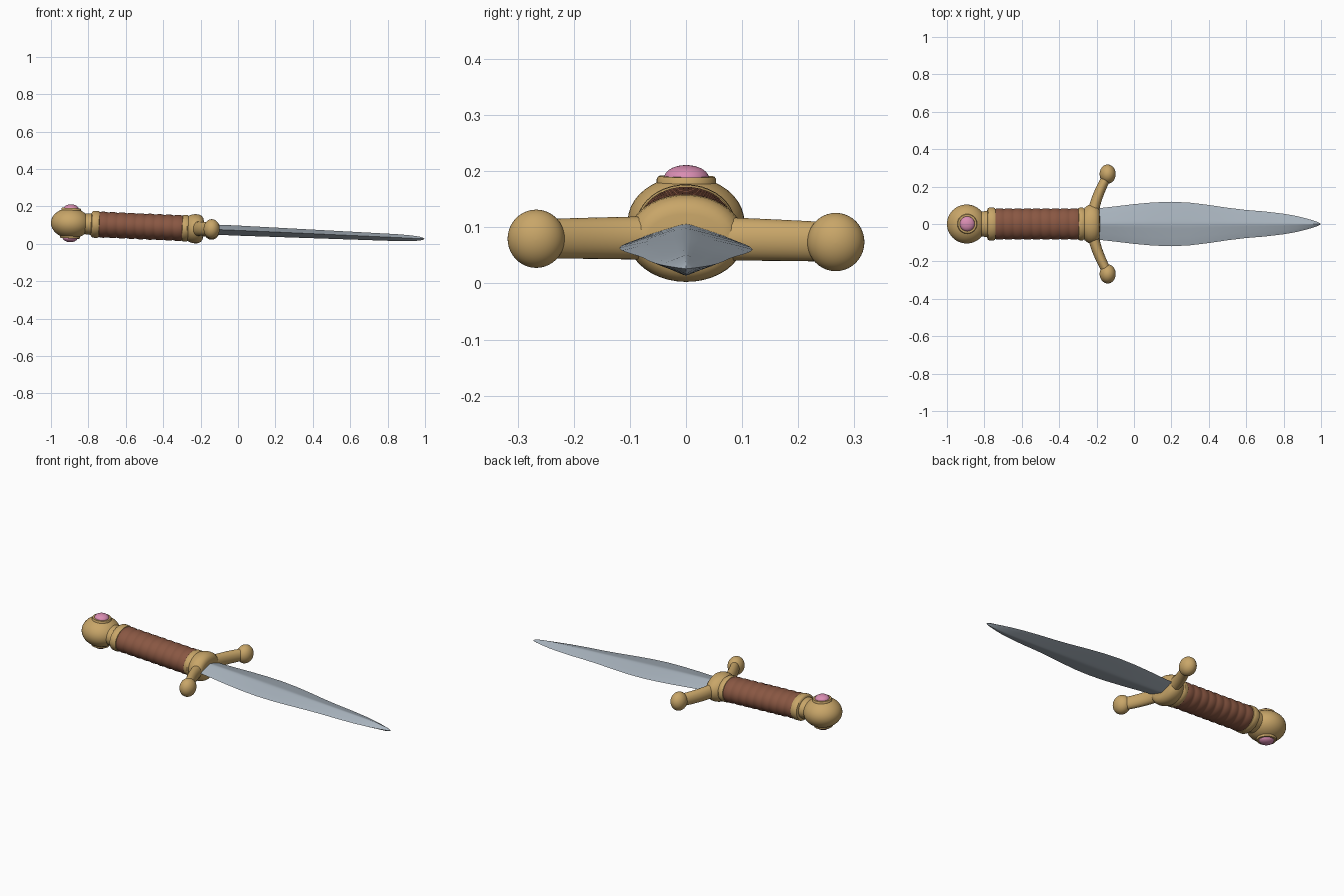
import bpy, bmesh, math
from mathutils import Vector, Matrix

if "Cube" in bpy.data.objects:
    bpy.data.objects.remove(bpy.data.objects["Cube"])

# Dagger lies along x, tipped slightly so the blade point hangs low
PIVOT = Vector((-0.895, 0, 0.11))
TILT = (Matrix.Translation(PIVOT) @ Matrix.Rotation(0.044, 4, 'Y')
        @ Matrix.Rotation(-0.011, 4, 'X') @ Matrix.Translation((0.895, 0, 0)))


def material(name, rgb):
    m = bpy.data.materials.new(name)
    m.diffuse_color = (*rgb, 1)
    m.use_nodes = True
    m.node_tree.nodes["Principled BSDF"].inputs["Base Color"].default_value = m.diffuse_color
    return m


GOLD = material("gold", (0.58, 0.38, 0.14))
STEEL = material("steel", (0.40, 0.46, 0.52))
LEATHER = material("brown leather", (0.25, 0.095, 0.055))
PINK = material("pink gem", (0.70, 0.27, 0.45))


def circle(n=40):
    return [(math.cos(2 * math.pi * i / n), math.sin(2 * math.pi * i / n)) for i in range(n)]


def loft(name, mat, stations, section, angle=35):
    """Skin rings; each station is (centre, u axis, v axis)."""
    bm = bmesh.new()
    rings = [[bm.verts.new(Vector(c) + Vector(u) * a + Vector(v) * b) for a, b in section]
             for c, u, v in stations]
    n = len(section)
    for r, s in zip(rings, rings[1:]):
        for i in range(n):
            bm.faces.new((r[i], r[(i + 1) % n], s[(i + 1) % n], s[i]))
    bm.faces.new(rings[0][::-1])
    bm.faces.new(rings[-1])
    bmesh.ops.recalc_face_normals(bm, faces=bm.faces[:])
    me = bpy.data.meshes.new(name)
    bm.to_mesh(me)
    bm.free()
    ob = bpy.data.objects.new(name, me)
    bpy.context.collection.objects.link(ob)
    me.materials.append(mat)
    ob.matrix_world = TILT
    bpy.ops.object.select_all(action='DESELECT')
    ob.select_set(True)
    bpy.context.view_layer.objects.active = ob
    bpy.ops.object.shade_smooth_by_angle(angle=math.radians(angle))
    return ob


def along_x(name, mat, profile, section=None, angle=35):
    """Profile rows are (x, half width y, half height z)."""
    st = [((x, 0, 0), (0, w, 0), (0, 0, h)) for x, w, h in profile]
    return loft(name, mat, st, section or circle(), angle)


def along_z(name, mat, side, profile):
    """Round part on the pommel face; rows are (height, radius)."""
    st = [((-0.895, 0, side * z), (r, 0, 0), (0, r, 0)) for z, r in profile]
    return loft(name, mat, st, circle())


def ball(name, centre, radii):
    cx, cy, cz = centre
    st = []
    for i in range(25):
        t = math.pi * min(max(i / 24, 0.004), 0.996)
        s = math.sin(t)
        st.append(((cx - radii[0] * math.cos(t), cy, cz),
                   (0, radii[1] * s, 0), (0, 0, radii[2] * s)))
    return loft(name, GOLD, st, circle())


# Pommel with a gem in a raised setting on each face
ball("pommel", (-0.895, 0, 0), (0.105, 0.104, 0.081))
for side, label in ((1, "top"), (-1, "bottom")):
    along_z(label + "_gem_setting", GOLD, side,
            [(0.06, 0.053), (0.076, 0.053), (0.081, 0.050), (0.081, 0.040), (0.078, 0.039)])
    dome = [(0.078 + 0.023 * math.sin(a), 0.040 * math.cos(a))
            for a in (math.pi / 2 * i / 9 for i in range(9))]
    along_z(label + "_gem", PINK, side, dome + [(0.101, 0.001)])

# Neck and collar behind the grip
along_x("pommel_neck", GOLD, [(-0.83, 0.066, 0.054), (-0.78, 0.070, 0.058)])
along_x("rear_collar", GOLD, [(-0.785, 0.074, 0.060), (-0.781, 0.084, 0.068), (-0.774, 0.088, 0.072),
                              (-0.750, 0.088, 0.072), (-0.743, 0.085, 0.069), (-0.740, 0.076, 0.062)])

# Leather grip with wrapped ridges
WRAPS, STEPS = 9, 8
grip = []
for i in range(WRAPS * STEPS + 1):
    t = i / (WRAPS * STEPS)
    bump = 0.004 * abs(math.sin(math.pi * WRAPS * t))
    grip.append((-0.745 + 0.450 * t, 0.080 + bump, 0.066 + bump))
along_x("grip", LEATHER, grip, angle=60)

# Front collar and guard block
along_x("front_collar", GOLD, [(-0.300, 0.076, 0.062), (-0.297, 0.084, 0.068), (-0.290, 0.087, 0.071),
                               (-0.272, 0.087, 0.071), (-0.265, 0.082, 0.067), (-0.255, 0.082, 0.067)])
along_x("guard_block", GOLD, [(-0.268, 0.080, 0.066), (-0.262, 0.088, 0.070), (-0.245, 0.100, 0.076),
                              (-0.230, 0.104, 0.078), (-0.212, 0.102, 0.077), (-0.196, 0.094, 0.070),
                              (-0.187, 0.084, 0.058), (-0.184, 0.070, 0.045)])

# Curved guard arms ending in balls
for side, label in ((-1, "front"), (1, "back")):
    stations = []
    for i in range(13):
        t = i / 12
        x = -0.218 + 0.078 * t ** 1.5
        y = 0.05 + 0.21 * t
        d = Vector((0.117 * t ** 0.5, 0.21 * side, 0)).normalized()
        across = Vector((d.y, -d.x, 0)) * (0.030 - 0.005 * t)
        stations.append(((x, side * y, 0), across, (0, 0, 0.039 - 0.004 * t)))
    loft(label + "_guard_arm", GOLD, stations, circle(28))
    ball(label + "_guard_ball", (-0.140, side * 0.267, 0), (0.043, 0.051, 0.052))

# Leaf-shaped blade with a softly ridged diamond section
quarter = [(1, 0), (0.8, 0.25), (0.6, 0.46), (0.4, 0.66), (0.2, 0.86), (0.08, 0.97)]
half = quarter + [(0, 1)] + [(-a, b) for a, b in quarter[::-1]]
diamond = half + [(a, -b) for a, b in half[-2:0:-1]]
along_x("blade", STEEL, [
    (-0.21, 0.082, 0.027), (-0.10, 0.094, 0.027), (0.00, 0.106, 0.027), (0.10, 0.115, 0.026),
    (0.20, 0.119, 0.025), (0.30, 0.114, 0.024), (0.40, 0.102, 0.023), (0.50, 0.087, 0.022),
    (0.60, 0.075, 0.021), (0.70, 0.067, 0.020), (0.80, 0.055, 0.019), (0.87, 0.043, 0.018),
    (0.93, 0.028, 0.015), (0.97, 0.016, 0.011), (0.99, 0.008, 0.006), (1.0, 0.001, 0.001)],
    diamond, 40)
